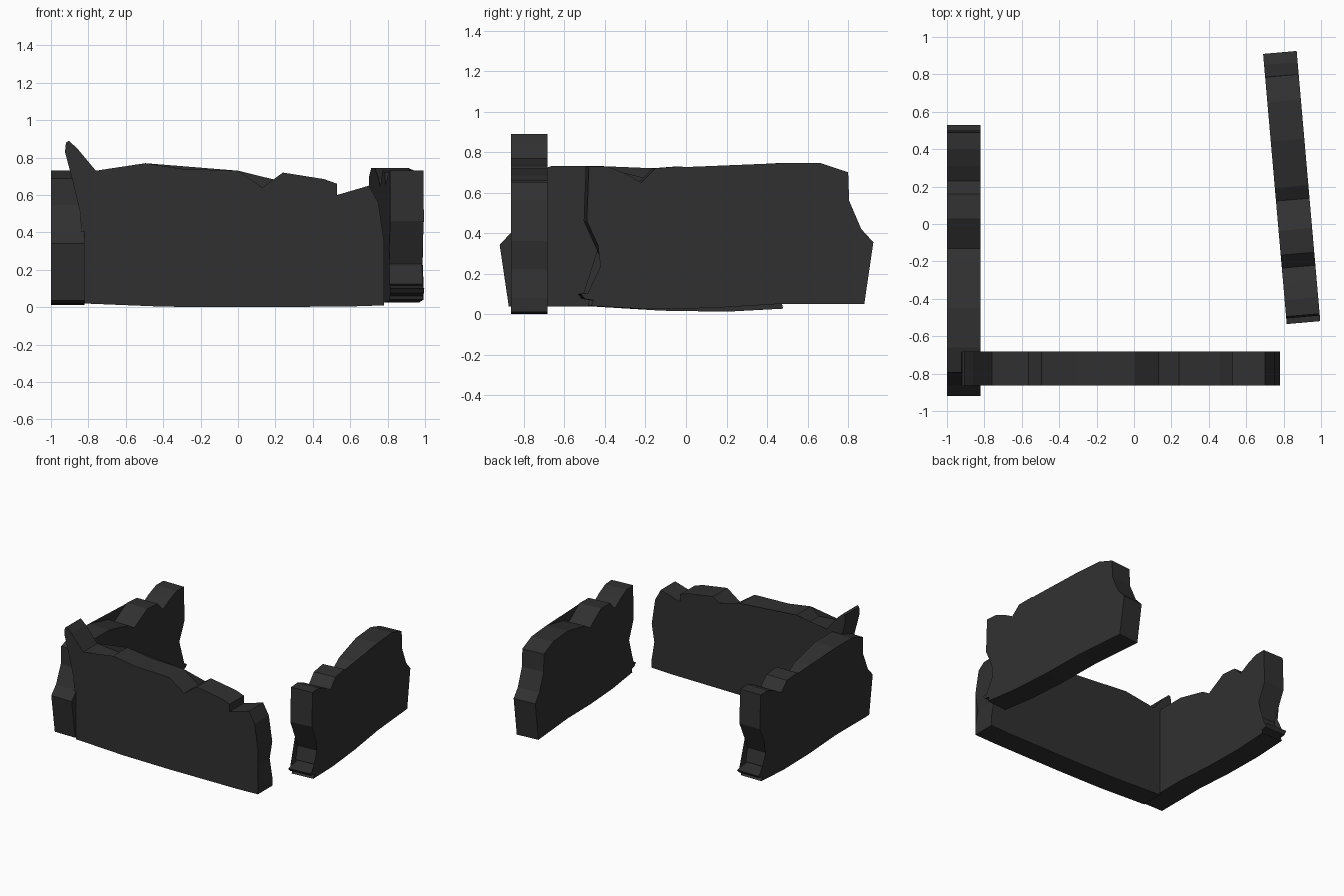
import bpy, bmesh, math
from mathutils import Matrix

if "Cube" in bpy.data.objects:
    bpy.data.objects.remove(bpy.data.objects["Cube"])

stone = bpy.data.materials.new("charcoal stone")
stone.diffuse_color = (0.03, 0.03, 0.03, 1)
stone.use_nodes = True
stone.node_tree.nodes["Principled BSDF"].inputs["Base Color"].default_value = stone.diffuse_color


def wall(name, profile, thickness, matrix):
    """Extrude a (length, height) outline, centred on its thickness."""
    bm = bmesh.new()
    h = thickness / 2
    a = [bm.verts.new((-h, s, z)) for s, z in profile]
    b = [bm.verts.new((h, s, z)) for s, z in profile]
    n = len(profile)
    caps = [bm.faces.new(a), bm.faces.new(b[::-1])]
    for i in range(n):
        j = (i + 1) % n
        bm.faces.new((a[j], a[i], b[i], b[j]))
    bmesh.ops.triangulate(bm, faces=caps, ngon_method='EAR_CLIP')
    bmesh.ops.recalc_face_normals(bm, faces=bm.faces)
    bm.transform(matrix)
    me = bpy.data.meshes.new(name)
    bm.to_mesh(me)
    bm.free()
    me.materials.append(stone)
    ob = bpy.data.objects.new(name, me)
    bpy.context.collection.objects.link(ob)


# Front wall: broken top edge with a tall shard at the left
front = [(-0.82, 0.02), (-0.82, 0.40), (-0.88, 0.66), (-0.925, 0.83), (-0.92, 0.88),
         (-0.905, 0.89), (-0.86, 0.85), (-0.76, 0.73), (-0.565, 0.71),
         (-0.495, 0.77), (-0.30, 0.74), (0.0, 0.73), (0.13, 0.64), (0.24, 0.72),
         (0.46, 0.685), (0.53, 0.66), (0.53, 0.60), (0.70, 0.65), (0.75, 0.56),
         (0.78, 0.36), (0.757, 0.22), (0.78, 0.08), (0.78, 0.01),
         (0.6, 0.004), (0.0, 0.0), (-0.4, 0.003)]
wall("front_wall", front, 0.18,
     Matrix.Translation((0, -0.773, 0)) @ Matrix.Rotation(-math.pi / 2, 4, 'Z'))

# Side wall outline, with a splintered foot at one end
side = [(-0.49, 0.73), (-0.40, 0.73), (-0.31, 0.695), (-0.23, 0.65), (-0.16, 0.72),
        (-0.03, 0.73), (0.13, 0.64), (0.20, 0.685), (0.45, 0.745), (0.66, 0.745),
        (0.795, 0.70), (0.80, 0.56), (0.86, 0.42), (0.92, 0.355), (0.875, 0.05),
        (0.45, 0.05), (0.12, 0.03), (-0.20, 0.025), (-0.48, 0.04), (-0.40, 0.06),
        (-0.51, 0.075), (-0.53, 0.10), (-0.39, 0.115), (-0.42, 0.125),
        (-0.395, 0.23), (-0.50, 0.46)]
side = [(s - 0.196, z) for s, z in side]

# The same wall stands on both sides, turned half round on the left
for name, pos, turn in (("right_wall", (0.843, 0.196, 0), 5),
                        ("left_wall", (-0.91, -0.196, -0.013), 180)):
    wall(name, side, 0.18,
         Matrix.Translation(pos) @ Matrix.Rotation(math.radians(turn), 4, 'Z'))
